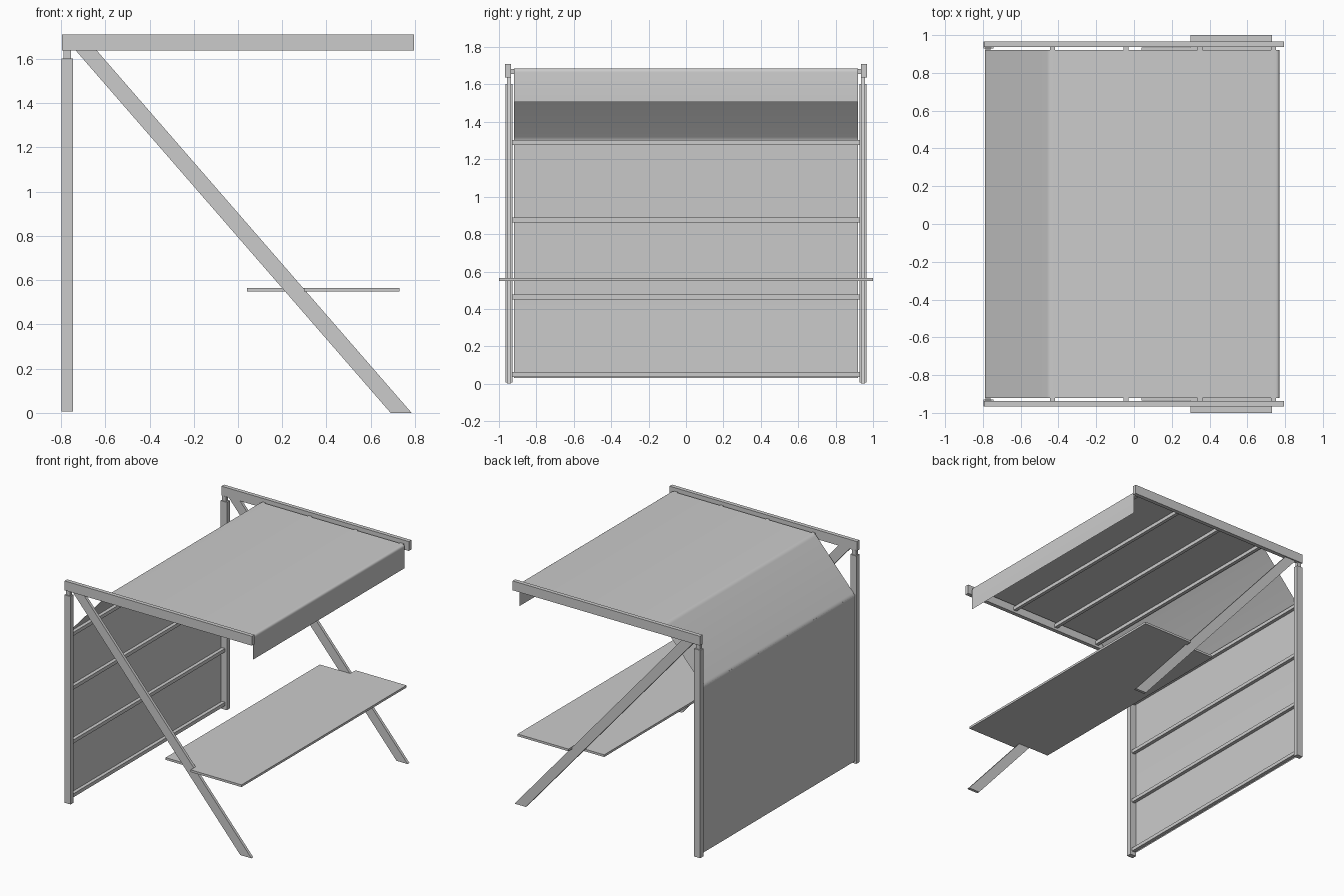
import bpy, bmesh
from mathutils import Vector

if "Cube" in bpy.data.objects:
    bpy.data.objects.remove(bpy.data.objects["Cube"])


def finish(name, bm):
    mesh = bpy.data.meshes.new(name)
    bmesh.ops.recalc_face_normals(bm, faces=bm.faces)
    bm.to_mesh(mesh)
    bm.free()
    ob = bpy.data.objects.new(name, mesh)
    bpy.context.collection.objects.link(ob)
    return ob


def box(name, x, y, z):
    """Box from (min, max) ranges."""
    bm = bmesh.new()
    bmesh.ops.create_cube(bm, size=1)
    for v in bm.verts:
        v.co = Vector([r[0] if c < 0 else r[1] for c, r in zip(v.co, (x, y, z))])
    return finish(name, bm)


def prism(name, pts, axis, a, b):
    """Extrude a 2D outline along y (pts are x, z) or z (pts are x, y)."""
    bm = bmesh.new()
    if axis == 'y':
        vs = [bm.verts.new((p, a, q)) for p, q in pts]
        move = (0, b - a, 0)
    else:
        vs = [bm.verts.new((p, q, a)) for p, q in pts]
        move = (0, 0, b - a)
    face = bm.faces.new(vs)
    ext = bmesh.ops.extrude_face_region(bm, geom=[face])
    bmesh.ops.translate(bm, vec=move,
                        verts=[g for g in ext['geom'] if isinstance(g, bmesh.types.BMVert)])
    return finish(name, bm)


def rounded(pts, r, n=4):
    """Soften the inner corners of an open path."""
    out = [Vector(pts[0])]
    for p, c, q in zip(pts, pts[1:], pts[2:]):
        p, c, q = Vector(p), Vector(c), Vector(q)
        a, b = c + (p - c).normalized() * r, c + (q - c).normalized() * r
        for i in range(n + 1):
            t = i / n
            out.append(a * (1 - t) ** 2 + c * 2 * t * (1 - t) + b * t * t)
    return out + [Vector(pts[-1])]


# Side frames: post, connecting stub, top beam and slanted brace
for s, side in ((-1, "front"), (1, "back")):
    def span(a, b):
        return tuple(sorted((s * a, s * b)))
    box(side + "_post", (-0.797, -0.745), span(0.928, 0.966), (0.007, 1.602))
    box(side + "_post_stub", (-0.789, -0.755), span(0.935, 0.958), (1.602, 1.64))
    box(side + "_top_beam", (-0.795, 0.795), span(0.936, 0.967), (1.638, 1.71))
    prism(side + "_brace", [(0.69, 0), (0.785, 0), (-0.64, 1.64), (-0.735, 1.64)],
          'y', *span(0.936, 0.958))

# Cross rails behind the back panel and under the roof
for i in range(4):
    z = 0.037 + 0.413 * i
    box(f"back_rail_{i + 1}", (-0.787, -0.76), (-0.93, 0.93), (z, z + 0.027))
    x = -0.445 + 0.39 * i
    box(f"roof_rail_{i + 1}", (x, x + 0.027), (-0.937, 0.937), (1.656, 1.683))

# Fabric cover: back panel, slope, roof and front drop
path = rounded([(-0.79, 0.03), (-0.79, 1.305), (-0.45, 1.686),
                (0.77, 1.686), (0.77, 1.505)], 0.02)
bm = bmesh.new()
rows = [[bm.verts.new((p.x, y, p.y)) for y in (-0.92, 0.92)] for p in path]
for a, b in zip(rows, rows[1:]):
    bm.faces.new((a[0], b[0], b[1], a[1]))
cover = finish("fabric_cover", bm)
if sum(p.normal.z for p in cover.data.polygons) < 0:
    cover.data.flip_normals()
cover.data.shade_smooth()

# Table top, notched to fit between the braces
half = [(0.04, -0.935), (0.298, -0.935), (0.298, -1), (0.73, -1)]
prism("table_top", half + [(x, -y) for x, y in reversed(half)], 'z', 0.548, 0.565)
